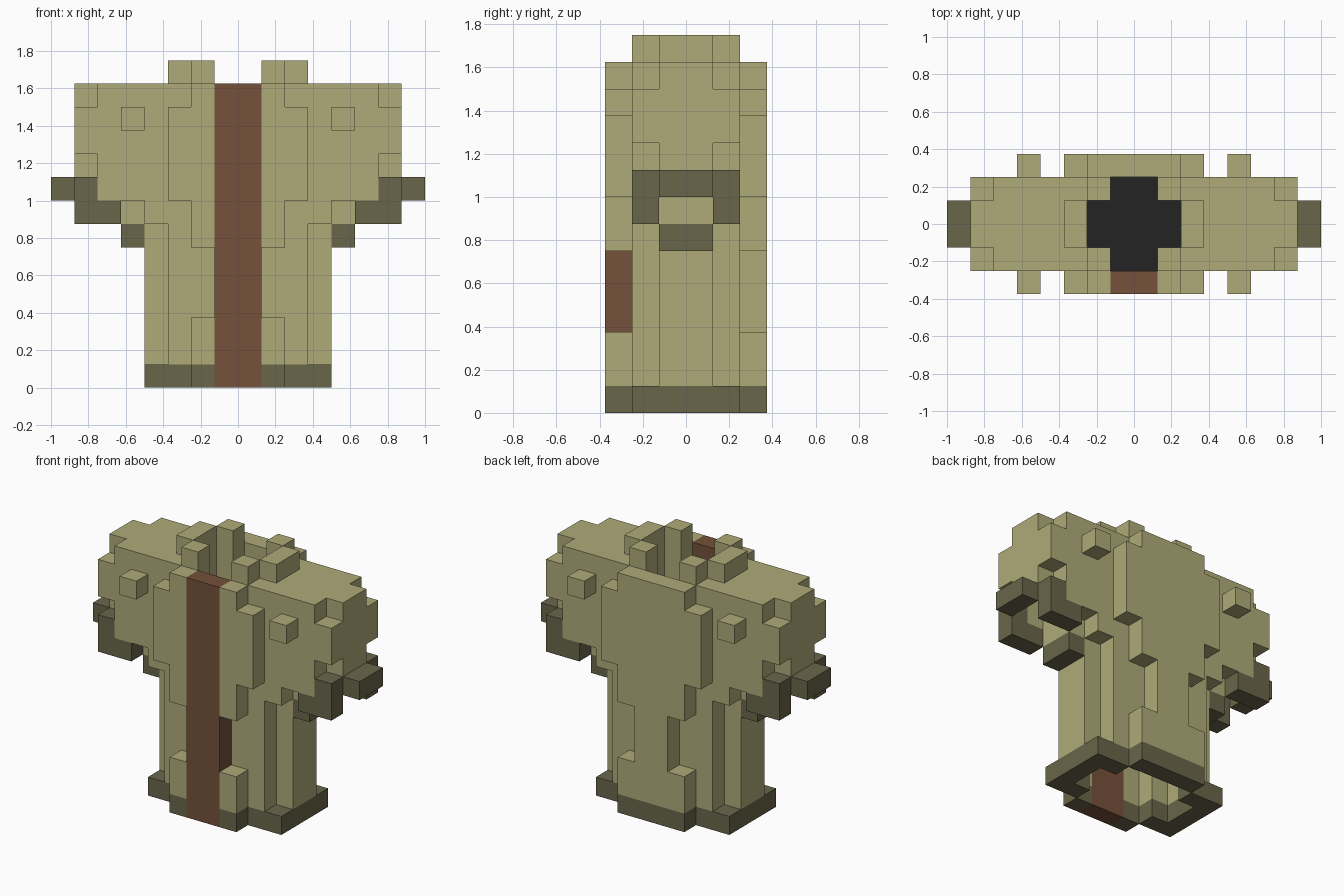
import bpy, bmesh

cube = bpy.data.objects.get("Cube")
if cube:
    bpy.data.objects.remove(cube, do_unlink=True)

U = 0.125  # size of one block


def material(name, rgb):
    m = bpy.data.materials.new(name)
    m.use_nodes = True
    colour = (*rgb, 1)
    m.diffuse_color = colour
    node = m.node_tree.nodes["Principled BSDF"]
    node.inputs["Base Color"].default_value = colour
    node.inputs["Roughness"].default_value = 0.9
    return m


khaki = material("khaki cloth", (.43, .41, .19))
olive = material("dark olive trim", (.143, .133, .069))
brown = material("brown sash", (.178, .083, .042))
black = material("black lining", (.017, .017, .017))


def blocks(x0, x1, y0, y1, z0, z1):
    """Cells of a box given in one quarter and mirrored in x and y."""
    xs = [i for x in range(x0, x1) for i in (x, -x - 1)]
    ys = [j for y in range(y0, y1) for j in (y, -y - 1)]
    return {(i, j, k) for i in xs for j in ys for k in range(z0, z1)}


def union(*boxes):
    return set().union(*(blocks(*b) for b in boxes))


# Hollow inside: legs, chest and neck opening
cavity = union((0, 3, 0, 1, 0, 8), (0, 2, 0, 1, 0, 13), (0, 1, 0, 2, 0, 13),
               (0, 2, 1, 2, 0, 3))

# Robe: skirt, chest and raised front and back panels
skirt = union((0, 4, 0, 1, 1, 8), (0, 3, 0, 2, 1, 8)) - cavity
chest = union((0, 3, 0, 2, 8, 13)) - cavity
panels = union((0, 2, 2, 3, 1, 3), (0, 1, 2, 3, 3, 6),
               (0, 2, 2, 3, 6, 13), (2, 3, 2, 3, 8, 12))

# Sleeves with rounded ends and open undersides
sleeves = union((3, 6, 0, 2, 8, 13), (3, 4, 0, 2, 7, 8), (4, 5, 0, 1, 7, 8),
                (6, 7, 0, 2, 10, 12), (6, 7, 0, 1, 12, 13), (6, 7, 0, 1, 9, 10))
sleeves -= union((5, 6, 0, 1, 8, 10), (3, 4, 0, 1, 7, 8))
sleeves |= union((3, 4, 0, 1, 7, 8))

# Dark cuffs and hem
cuffs = union((4, 5, 0, 1, 6, 7), (5, 7, 1, 2, 7, 8),
              (6, 7, 1, 2, 8, 9), (7, 8, 0, 1, 8, 9))
hem = union((0, 4, 0, 2, 0, 1), (0, 2, 2, 3, 0, 1)) - cavity

# Collar, shoulder studs, sash down the front, lining in the neck
collar = union((2, 3, 0, 1, 13, 14), (1, 2, 1, 2, 13, 14))
studs = union((4, 5, 2, 3, 11, 12))
sash = {c for c in blocks(0, 1, 2, 3, 0, 13) if c[1] < 0}
lining = union((0, 2, 0, 1, 9, 10), (0, 1, 0, 2, 9, 10))
panels -= sash
hem -= sash

parts = [("robe_skirt", skirt, khaki), ("robe_chest", chest, khaki),
         ("robe_panels", panels, khaki), ("sleeves", sleeves, khaki),
         ("cuffs", cuffs, olive), ("hem", hem, olive),
         ("collar", collar, khaki), ("shoulder_studs", studs, khaki),
         ("front_sash", sash, brown), ("neck_lining", lining, black)]
solid = set().union(*(cells for _, cells, _ in parts))


def build(name, cells, mat):
    """Skin the exposed sides of the cells and merge flat areas."""
    bm = bmesh.new()
    verts = {}

    def vert(p):
        if p not in verts:
            verts[p] = bm.verts.new([c * U for c in p])
        return verts[p]

    for cell in sorted(cells):
        for axis in range(3):
            for side in (0, 1):
                near = list(cell)
                near[axis] += 2 * side - 1
                if tuple(near) in solid:
                    continue
                a, b = (axis + 1) % 3, (axis + 2) % 3
                ring = []
                for da, db in ((0, 0), (1, 0), (1, 1), (0, 1)):
                    p = list(cell)
                    p[axis] += side
                    p[a] += da
                    p[b] += db
                    ring.append(vert(tuple(p)))
                bm.faces.new(ring if side else ring[::-1])
    bmesh.ops.dissolve_limit(bm, angle_limit=0.01, verts=bm.verts[:],
                             edges=bm.edges[:])
    mesh = bpy.data.meshes.new(name)
    bm.to_mesh(mesh)
    bm.free()
    mesh.materials.append(mat)
    obj = bpy.data.objects.new(name, mesh)
    bpy.context.scene.collection.objects.link(obj)


for part in parts:
    build(*part)
